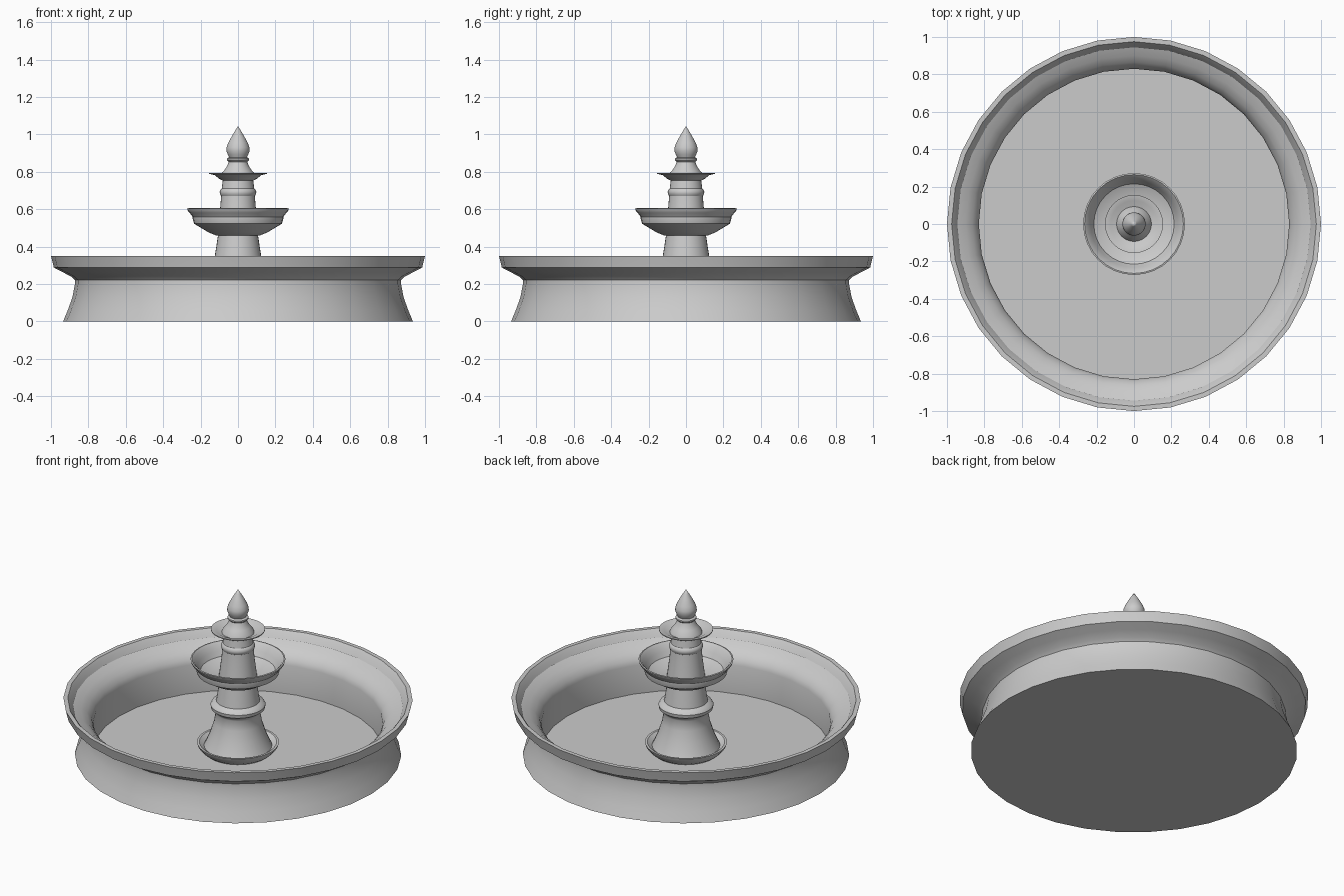
import bpy, bmesh, math

SIDES = 32


def lathe(name, profile, angle=35):
    """Spin an (r, z) profile around the z axis; r = 0 makes a pole."""
    bm = bmesh.new()
    rings = []
    for r, z in profile:
        if r == 0:
            rings.append([bm.verts.new((0, 0, z))] * SIDES)
        else:
            rings.append([bm.verts.new((r * math.cos(2 * math.pi * i / SIDES),
                                        r * math.sin(2 * math.pi * i / SIDES), z))
                          for i in range(SIDES)])
    for a, b in zip(rings, rings[1:]):
        for i in range(SIDES):
            j = (i + 1) % SIDES
            corners = list(dict.fromkeys((a[i], a[j], b[j], b[i])))
            bm.faces.new(corners)
    bmesh.ops.recalc_face_normals(bm, faces=bm.faces)
    mesh = bpy.data.meshes.new(name)
    bm.to_mesh(mesh)
    bm.free()
    obj = bpy.data.objects.new(name, mesh)
    bpy.context.collection.objects.link(obj)
    bpy.ops.object.select_all(action='DESELECT')
    obj.select_set(True)
    bpy.context.view_layer.objects.active = obj
    bpy.ops.object.shade_smooth_by_angle(angle=math.radians(angle))
    return obj


# Wide pool: waisted outer wall, flared lip, stepped inner wall, low floor
lathe("basin", [
    (0, 0), (0.935, 0), (0.91, 0.06), (0.885, 0.13), (0.872, 0.20),
    (0.872, 0.22), (0.89, 0.238), (0.935, 0.262), (0.985, 0.288),
    (0.99, 0.31), (1.0, 0.35), (0.975, 0.35), (0.963, 0.335),
    (0.945, 0.305), (0.90, 0.285), (0.865, 0.26), (0.84, 0.23),
    (0.83, 0.20), (0.83, 0.02), (0, 0.02)])

# Pedestal: dished foot, flared stem, collar, tapering neck
lathe("pedestal", [
    (0, 0.01), (0.17, 0.01), (0.205, 0.035), (0.23, 0.065), (0.235, 0.08),
    (0.222, 0.08), (0.195, 0.06), (0.185, 0.08), (0.16, 0.14), (0.138, 0.21),
    (0.128, 0.27), (0.135, 0.285), (0.155, 0.30), (0.158, 0.32),
    (0.148, 0.335), (0.125, 0.345), (0.116, 0.40), (0.107, 0.46), (0, 0.46)])

# Lower bowl
lathe("lower_bowl", [
    (0, 0.458), (0.115, 0.458), (0.16, 0.477), (0.235, 0.522), (0.242, 0.548),
    (0.242, 0.558), (0.258, 0.58), (0.268, 0.59), (0.272, 0.603),
    (0.264, 0.605), (0.25, 0.592), (0.232, 0.56), (0.215, 0.53),
    (0.16, 0.505), (0, 0.495)])

# Middle column with a ring
lathe("middle_column", [
    (0, 0.49), (0.11, 0.49), (0.103, 0.55), (0.095, 0.61), (0.09, 0.67),
    (0.096, 0.68), (0.098, 0.692), (0.093, 0.704), (0.087, 0.71),
    (0.081, 0.755), (0, 0.76)])

# Thin upper dish
lathe("upper_dish", [
    (0, 0.75), (0.08, 0.752), (0.10, 0.762), (0.125, 0.782), (0.155, 0.789),
    (0.155, 0.794), (0.125, 0.789), (0.10, 0.774), (0, 0.768)])

# Bell-shaped upper column with a neck ring
lathe("upper_column", [
    (0, 0.765), (0.096, 0.765), (0.088, 0.79), (0.07, 0.812), (0.056, 0.835),
    (0.05, 0.852), (0.06, 0.862), (0.06, 0.87), (0.05, 0.876), (0, 0.876)])

# Pointed bud finial
lathe("finial", [
    (0, 0.87), (0.045, 0.872), (0.055, 0.892), (0.062, 0.912), (0.061, 0.93),
    (0.052, 0.955), (0.033, 0.99), (0.015, 1.02), (0, 1.043)], 50)
